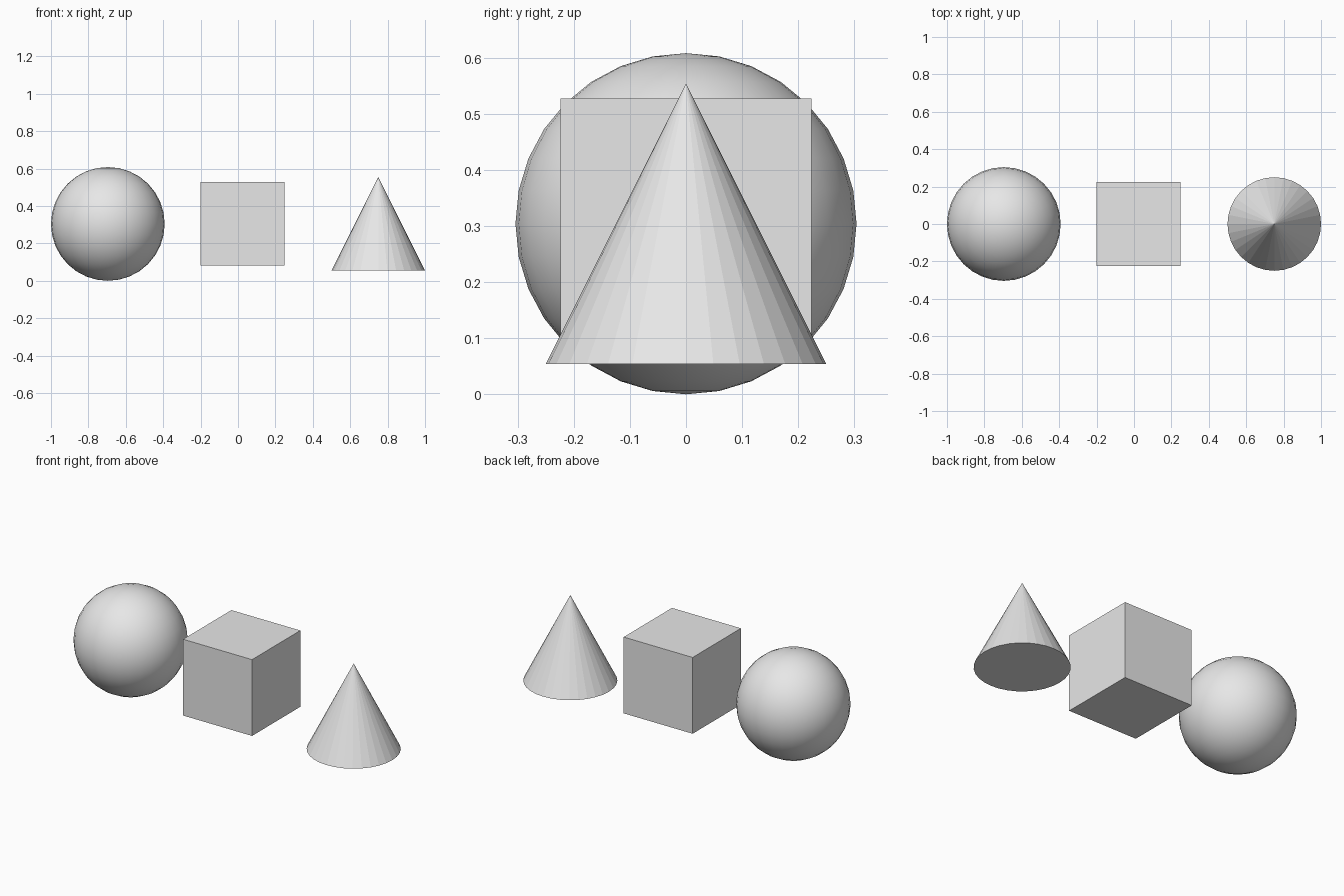
import bpy
import math

# Remove the default object
default = bpy.data.objects.get("Cube")
if default:
    bpy.data.objects.remove(default, do_unlink=True)

# Single light grey material
GREY = (0.8, 0.8, 0.8, 1.0)
grey = bpy.data.materials.new("light_grey")
grey.use_nodes = True
grey.diffuse_color = GREY
grey.node_tree.nodes["Principled BSDF"].inputs["Base Color"].default_value = GREY

MID_Z = 0.304


def finish(name):
    """Name the active object and give it the grey material."""
    obj = bpy.context.object
    obj.name = name
    obj.data.name = name
    obj.data.materials.clear()
    obj.data.materials.append(grey)
    return obj


# Smooth sphere on the right side
bpy.ops.mesh.primitive_uv_sphere_add(
    segments=32, ring_count=16, radius=0.304, location=(-0.696, 0, MID_Z))
finish("sphere")
bpy.ops.object.shade_smooth_by_angle(angle=math.radians(30))

# Cube in the middle
bpy.ops.mesh.primitive_cube_add(size=0.447, location=(0.024, 0, MID_Z))
finish("middle_block")

# Flat-shaded cone on the left side
bpy.ops.mesh.primitive_cone_add(
    vertices=32, radius1=0.25, radius2=0, depth=0.5, location=(0.75, 0, MID_Z))
finish("cone")
